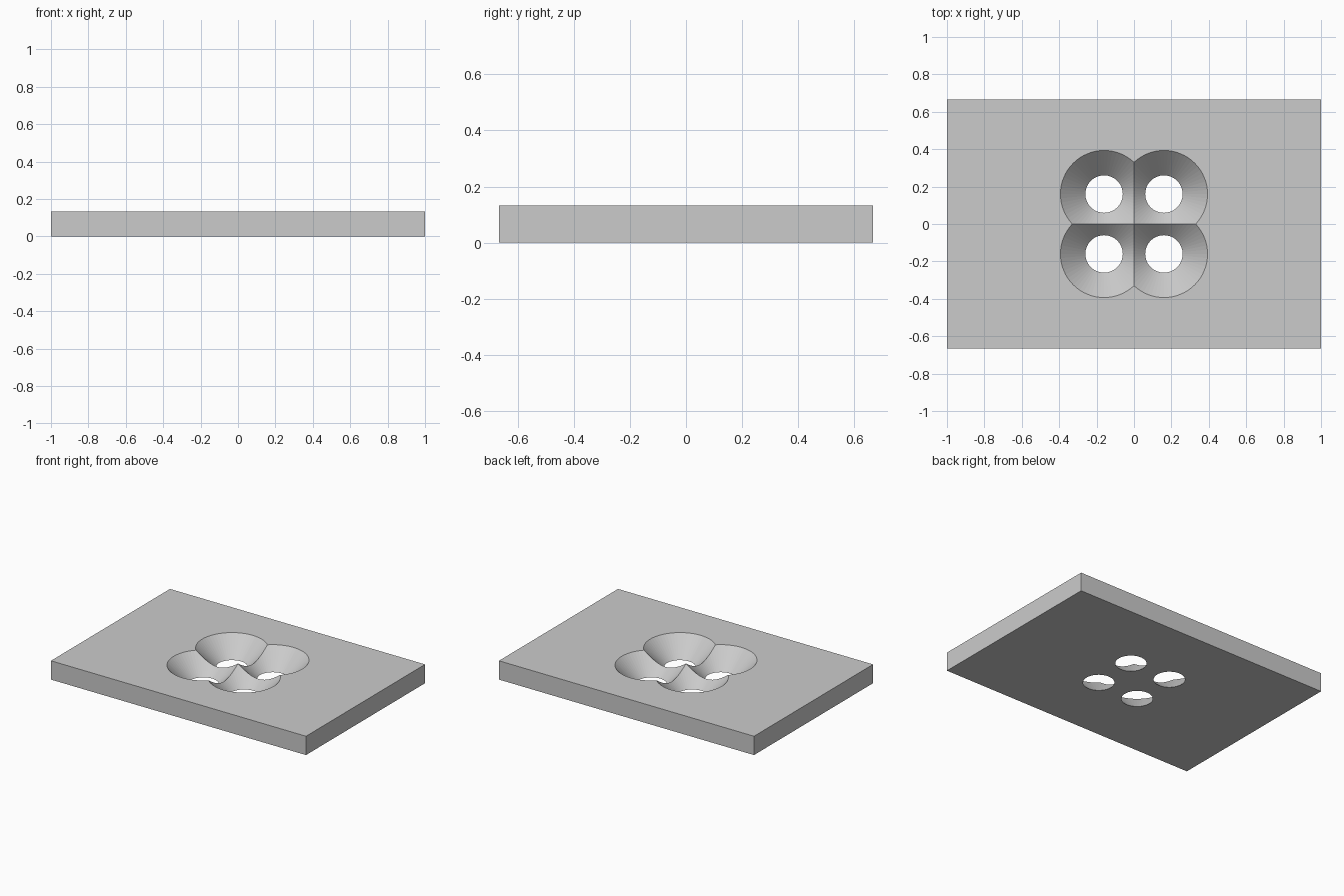
import bpy

if "Cube" in bpy.data.objects:
    bpy.data.objects.remove(bpy.data.objects["Cube"])

LENGTH, WIDTH, HEIGHT = 2.0, 1.3333, 0.1333
R_BOTTOM, R_TOP, OFFSET = 0.10, 0.2333, 0.16
MARGIN = 0.02
SLOPE = (R_TOP - R_BOTTOM) / HEIGHT

# Rectangular plate standing on z = 0
bpy.ops.mesh.primitive_cube_add(size=1, location=(0, 0, HEIGHT / 2))
plate = bpy.context.object
plate.name = "plate"
plate.scale = (LENGTH, WIDTH, HEIGHT)
bpy.ops.object.transform_apply(location=True, rotation=False, scale=True)


def countersink_cutter(x, y):
    """Cone running past both faces of the plate along its own slope."""
    bpy.ops.mesh.primitive_cone_add(
        vertices=64,
        radius1=R_BOTTOM - SLOPE * MARGIN,
        radius2=R_TOP + SLOPE * MARGIN,
        depth=HEIGHT + 2 * MARGIN,
        location=(x, y, HEIGHT / 2))
    cutter = bpy.context.object
    cutter.name = "countersink_cutter"
    cutter.hide_render = True
    return cutter


# Four overlapping conical holes
for sx in (-1, 1):
    for sy in (-1, 1):
        cutter = countersink_cutter(sx * OFFSET, sy * OFFSET)
        mod = plate.modifiers.new("countersink", 'BOOLEAN')
        mod.operation = 'DIFFERENCE'
        mod.solver = 'EXACT'
        mod.object = cutter
        bpy.context.view_layer.objects.active = plate
        bpy.ops.object.modifier_apply(modifier=mod.name)
        bpy.data.objects.remove(cutter)
